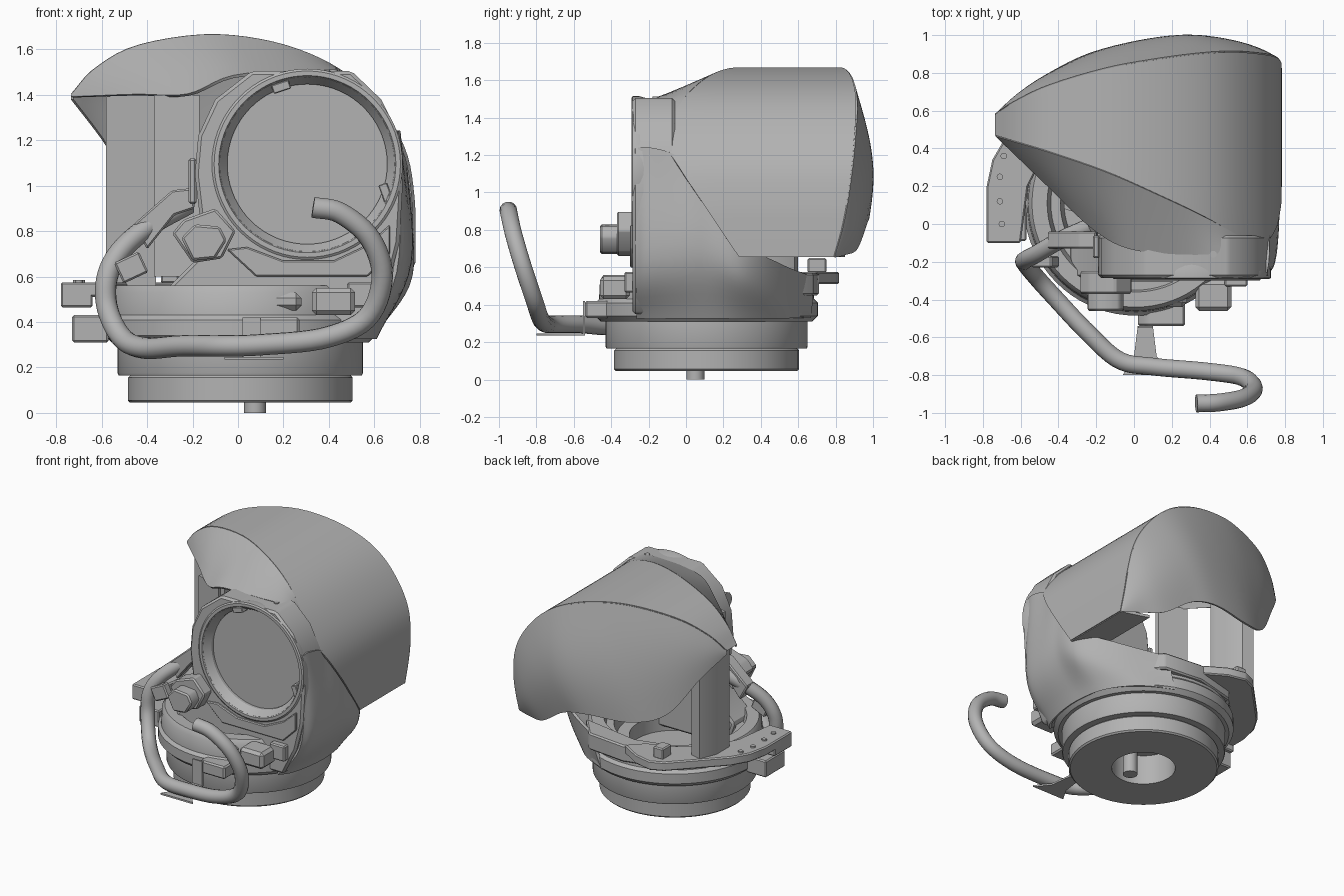
import bpy, bmesh, math
from mathutils import Vector, Matrix

cube = bpy.data.objects.get("Cube")
if cube:
    bpy.data.objects.remove(cube, do_unlink=True)

grey = bpy.data.materials.new("plain grey")
grey.use_nodes = True
grey.diffuse_color = (0.45, 0.45, 0.45, 1)
grey.node_tree.nodes["Principled BSDF"].inputs["Base Color"].default_value = (0.45, 0.45, 0.45, 1)


def bake(ob, angle=32):
    """Apply the modifiers, then shade smooth with sharp edges kept."""
    bpy.ops.object.select_all(action="DESELECT")
    bpy.context.view_layer.objects.active = ob
    ob.select_set(True)
    for mod in [m.name for m in ob.modifiers]:
        bpy.ops.object.modifier_apply(modifier=mod)
    bpy.ops.object.shade_smooth_by_angle(angle=math.radians(angle))


def finish(name, bm, bevel=0.0, thick=0.0):
    bmesh.ops.recalc_face_normals(bm, faces=bm.faces)
    mesh = bpy.data.meshes.new(name)
    bm.to_mesh(mesh)
    bm.free()
    ob = bpy.data.objects.new(name, mesh)
    bpy.context.collection.objects.link(ob)
    mesh.materials.append(grey)
    if thick:
        mod = ob.modifiers.new("thickness", "SOLIDIFY")
        mod.thickness, mod.offset = thick, 0
    if bevel:
        mod = ob.modifiers.new("bevel", "BEVEL")
        mod.width, mod.segments, mod.limit_method = bevel, 1, "ANGLE"
    bake(ob)
    return ob


def prism(name, outline, lo, hi, axis="z", bevel=0.0):
    """Extrude an outline along z (plan outline) or along y (front outline)."""
    bm = bmesh.new()
    put = (lambda a, b, h: (a, b, h)) if axis == "z" else (lambda a, b, h: (a, h, b))
    face = bm.faces.new([bm.verts.new(put(a, b, lo)) for a, b in outline])
    ext = bmesh.ops.extrude_face_region(bm, geom=[face])
    move = Vector(put(0, 0, hi - lo))
    bmesh.ops.translate(bm, vec=move, verts=[v for v in ext["geom"] if isinstance(v, bmesh.types.BMVert)])
    return finish(name, bm, bevel)


def box(name, centre, size, turn=0.0, bevel=0.008):
    bm = bmesh.new()
    bmesh.ops.create_cube(bm, size=1)
    bmesh.ops.scale(bm, vec=size, verts=bm.verts)
    bmesh.ops.transform(bm, matrix=Matrix.Translation(centre) @ Matrix.Rotation(math.radians(turn), 4, "Y"), verts=bm.verts)
    return finish(name, bm, bevel)


def lathe(name, profile, centre, axis="z", steps=72):
    """Revolve a closed (radius, height) profile about the z or y axis."""
    bm = bmesh.new()
    rings = []
    for i in range(steps):
        a = math.tau * i / steps
        c, s = math.cos(a), math.sin(a)
        pts = [(r * c, r * s, h) if axis == "z" else (r * c, h, r * s) for r, h in profile]
        rings.append([bm.verts.new(Vector(p) + Vector(centre)) for p in pts])
    n = len(profile)
    for i in range(steps):
        p, q = rings[i], rings[(i + 1) % steps]
        for j in range(n):
            bm.faces.new((p[j], p[(j + 1) % n], q[(j + 1) % n], q[j]))
    return finish(name, bm)


def disc(name, centre, r, depth, axis="z", steps=48):
    outline = [(centre[0] + r * math.cos(math.tau * i / steps),
                centre[1] + r * math.sin(math.tau * i / steps)) for i in range(steps)]
    return prism(name, outline, centre[2], centre[2] + depth, axis)


def spline(points, count):
    """Resample control points with a smooth curve."""
    p = [Vector(q) for q in points]
    p = [2 * p[0] - p[1]] + p + [2 * p[-1] - p[-2]]
    out = []
    for k in range(count):
        f = k / (count - 1) * (len(p) - 3)
        i = min(int(f), len(p) - 4)
        t = f - i
        a, b, c, d = p[i:i + 4]
        out.append(0.5 * (2 * b + (c - a) * t + (2 * a - 5 * b + 4 * c - d) * t * t
                          + (3 * b - a - 3 * c + d) * t ** 3))
    return out


def sheet(name, curves, rows, bulge=0.0, thick=0.014):
    """Surface lofted through curves, optionally bulging toward +y."""
    bm = bmesh.new()
    n = len(curves[0])
    grid = []
    for i in range(n):
        column = spline([c[i] for c in curves], rows + 1)
        for j, p in enumerate(column):
            p.y += bulge * math.sin(math.pi * j / rows) * math.sin(math.pi * i / (n - 1))
        grid.append([bm.verts.new(p) for p in column])
    for a, b in zip(grid, grid[1:]):
        for j in range(rows):
            bm.faces.new((a[j], b[j], b[j + 1], a[j + 1]))
    bmesh.ops.remove_doubles(bm, verts=bm.verts, dist=0.0005)
    return finish(name, bm, thick=thick)


# Base: stepped hollow turntable and pin
AXIS = (0.01, 0.11, 0)
lathe("base_ring", [(0.21, 0.045), (0.485, 0.045), (0.495, 0.055), (0.495, 0.155), (0.485, 0.165),
                    (0.535, 0.165), (0.54, 0.175), (0.54, 0.31), (0.21, 0.31)], AXIS)
disc("base_cap", (0.01, 0.11, 0.26), 0.3, 0.05)
disc("base_pin", (0.075, 0.05, 0), 0.048, 0.3, steps=24)

# Collar: open tub carrying the head, with a flange around the rear left
lathe("collar", [(0.3, 0.3), (0.565, 0.31), (0.595, 0.34), (0.595, 0.41), (0.575, 0.43), (0.57, 0.53), (0.55, 0.56),
                 (0.47, 0.56), (0.45, 0.5), (0.4, 0.5), (0.38, 0.42), (0.3, 0.42)], AXIS)
prism("rear_flange", [(0.45, 0.5), (0.3, 0.68), (0.01, 0.71), (-0.3, 0.63), (-0.3, 0.5), (0.0, 0.58)], 0.45, 0.57, bevel=0.01)
prism("side_flange", [(-0.78, -0.1), (-0.78, 0.2), (-0.75, 0.34), (-0.68, 0.46), (-0.37, 0.78), (-0.28, 0.82),
                      (-0.15, 0.79), (0.0, 0.7), (-0.1, 0.6), (-0.3, 0.52), (-0.48, 0.36), (-0.56, 0.2), (-0.6, -0.1)],
      0.51, 0.575, bevel=0.008)
box("side_connector", (-0.71, 0.0, 0.515), (0.14, 0.2, 0.1))
box("side_bracket", (-0.65, 0.02, 0.37), (0.16, 0.22, 0.12))
for x, y in [(-0.7, 0), (-0.71, 0.12), (-0.71, 0.25), (-0.69, 0.36)]:
    disc("flange_bolt", (x, y, 0.57), 0.017, 0.015, steps=12)
box("rear_lug", (-0.3, 0.7, 0.61), (0.08, 0.1, 0.08))

# Head: front casing with round opening
LENS = (0.305, 1.095)
casing = prism("head_casing", [(-0.19, 1.05), (-0.175, 1.22), (-0.1, 1.38), (0.06, 1.505), (0.5, 1.505), (0.63, 1.38),
                               (0.71, 1.22), (0.725, 1.0), (0.71, 0.75), (0.66, 0.55), (0.56, 0.35), (-0.28, 0.35),
                               (-0.34, 0.52), (-0.16, 0.7), (-0.17, 0.88)], -0.285, -0.06, "y", bevel=0.015)
cutter = disc("opening_cutter", (*LENS, -0.6), 0.385, 0.4, "y")
cut = casing.modifiers.new("opening", "BOOLEAN")
cut.operation, cut.object = "DIFFERENCE", cutter
bake(casing)
bpy.data.objects.remove(cutter, do_unlink=True)

lathe("lens_ring", [(0.42, -0.25), (0.42, -0.285), (0.41, -0.292), (0.39, -0.292), (0.352, -0.235), (0.352, -0.18),
                    (0.4, -0.18)], (LENS[0], 0, LENS[1]), "y")
disc("lens", (*LENS, -0.215), 0.36, 0.05, "y", 64)
for x, z, turn in [(0.19, 1.435, -18), (0.65, 0.97, 70)]:
    box("lens_tab", (x, -0.25, z), (0.08, 0.06, 0.04), turn, 0.004)
disc("top_tab_bolt", (0.42, -0.16, 1.5), 0.018, 0.012, steps=12)
prism("chin_plate", [(-0.05, 0.72), (0.08, 0.6), (0.57, 0.6), (0.67, 0.7), (0.67, 0.83), (0.57, 0.74), (0.42, 0.67),
                     (0.2, 0.67), (0.04, 0.73)], -0.3, -0.26, "y", 0.006)

# Right cheek: shell rising from the collar to the hood
R = 40
cheek_low = spline([(0.5, -0.26, 0.33), (0.55, -0.19, 0.33), (0.59, -0.03, 0.33), (0.6, 0.15, 0.33), (0.56, 0.36, 0.33),
                    (0.42, 0.54, 0.33), (0.2, 0.66, 0.33)], R)
cheek_mid = spline([(0.69, -0.265, 0.62), (0.73, -0.2, 0.64), (0.75, -0.06, 0.66), (0.752, 0.1, 0.65),
                    (0.73, 0.3, 0.54), (0.54, 0.49, 0.46), (0.24, 0.67, 0.44)], R)
cheek_top = spline([(0.695, -0.255, 1.24), (0.705, -0.19, 1.24), (0.71, -0.06, 1.2), (0.735, 0.1, 1.08),
                    (0.75, 0.31, 0.74), (0.58, 0.5, 0.62), (0.26, 0.67, 0.55)], R)
sheet("cheek_shell", [cheek_low, cheek_mid, cheek_top], 14, thick=0.02)

# Hood: swept roof, domed back and sloping brow
N = 49
roof = [(-0.73, 1.4, 0.47, 0.58), (-0.63, 1.51, 0.44, 0.645), (-0.45, 1.61, 0.385, 0.73), (-0.15, 1.66, 0.28, 0.82),
        (0.12, 1.635, 0.16, 0.87), (0.35, 1.56, 0.05, 0.9), (0.52, 1.45, -0.045, 0.91), (0.66, 1.29, -0.12, 0.9),
        (0.74, 1.13, -0.035, 0.885), (0.77, 0.95, 0.085, 0.86), (0.775, 0.8, 0.185, 0.83), (0.775, 0.66, 0.28, 0.79)]
front_edge = spline([(x, f, z) for x, z, f, b in roof], N)
back_edge = spline([(x, b, z) for x, z, f, b in roof], N)
sheet("hood_roof", [front_edge, back_edge], 6)
lower_edge = spline([(-0.73, 0.575, 1.38), (-0.6, 0.69, 1.21), (-0.42, 0.81, 0.95), (-0.2, 0.91, 0.87), (0.1, 0.97, 0.87),
                     (0.3, 0.96, 0.83), (0.5, 0.91, 0.7), (0.65, 0.85, 0.67), (0.775, 0.79, 0.655)], N)
sheet("hood_back", [back_edge, lower_edge], 14, bulge=0.05)
M = int(N * 7 / 11)
brow = [Vector(p) for p in [(-0.73, 0.47, 1.39), (-0.45, 0.2, 1.4), (-0.22, -0.02, 1.4), (-0.02, -0.13, 1.48),
                            (0.28, -0.16, 1.5), (0.5, -0.15, 1.48), (0.65, -0.12, 1.3)]]
sheet("hood_brow", [front_edge[:M], spline(brow, M)], 4)
prism("hood_floor", [(0.58, 0.28), (0.775, 0.28), (0.775, 0.79), (0.58, 0.85)], 0.655, 0.675)

# Left support column and inner panel
prism("support_column", [(-0.58, 0.33), (-0.58, 0.48), (-0.53, 0.6), (-0.45, 0.58), (-0.36, 0.42), (-0.36, 0.36)], 0.55, 1.4)
prism("inner_panel", [(-0.37, 0.08), (-0.17, 0.02), (-0.17, 0.05), (-0.37, 0.11)], 0.6, 1.4)

# Small front fittings
prism("front_knob", [(-0.29, 0.79), (-0.24, 0.85), (-0.1, 0.9), (-0.01, 0.8), (-0.07, 0.68), (-0.2, 0.66)], -0.37, -0.25, "y", 0.01)
prism("front_knob_cap", [(-0.25, 0.77), (-0.19, 0.83), (-0.08, 0.82), (-0.05, 0.76), (-0.1, 0.68), (-0.2, 0.67)], -0.46, -0.36, "y", 0.01)
box("front_latch", (0.42, -0.38, 0.49), (0.19, 0.16, 0.12), 0, 0.02)
box("front_latch_wing", (0.54, -0.29, 0.52), (0.12, 0.08, 0.11))
prism("front_lug", [(0.02, 0.33), (0.02, 0.37), (0.08, 0.42), (0.27, 0.42), (0.27, 0.33)], -0.54, -0.4, "y", 0.01)
box("front_rib", (0.1, -0.36, 0.49), (0.36, 0.16, 0.08), 0, 0.025)
prism("tube_socket", [(-0.46, 0.83), (-0.29, 0.98), (-0.2, 0.99), (-0.19, 0.9), (-0.28, 0.87), (-0.4, 0.72)], -0.13, -0.04, "y", 0.008)
box("tube_socket_wall", (-0.2, -0.12, 1.02), (0.035, 0.12, 0.2))
box("tube_clip", (-0.47, -0.2, 0.64), (0.12, 0.06, 0.1), -25)

# Bent guard tube and its foot plate
path = [(0.33, -0.95, 0.905), (0.45, -0.945, 0.88), (0.58, -0.92, 0.77), (0.635, -0.87, 0.6), (0.57, -0.81, 0.42),
        (0.38, -0.78, 0.33), (0.1, -0.755, 0.3), (-0.08, -0.72, 0.295), (-0.25, -0.57, 0.295), (-0.41, -0.4, 0.285),
        (-0.51, -0.29, 0.33), (-0.575, -0.21, 0.46), (-0.575, -0.19, 0.6), (-0.51, -0.155, 0.72), (-0.38, -0.08, 0.83),
        (-0.22, -0.01, 0.92)]
curve = bpy.data.curves.new("guard_tube", "CURVE")
curve.dimensions = "3D"
curve.bevel_depth, curve.bevel_resolution, curve.use_fill_caps = 0.047, 5, True
line = curve.splines.new("POLY")
points = spline(path, 90)
line.points.add(len(points) - 1)
for cp, p in zip(line.points, points):
    cp.co = (*p, 1)
line.use_smooth = True
curve.materials.append(grey)
bpy.context.collection.objects.link(bpy.data.objects.new("guard_tube", curve))
prism("tube_foot", [(-0.06, -0.8), (0.2, -0.8), (0.12, -0.7), (0.1, -0.54), (0.02, -0.54), (0.0, -0.7)], 0.235, 0.247)
box("tube_foot_stem", (0.06, -0.545, 0.33), (0.08, 0.012, 0.18), bevel=0)
